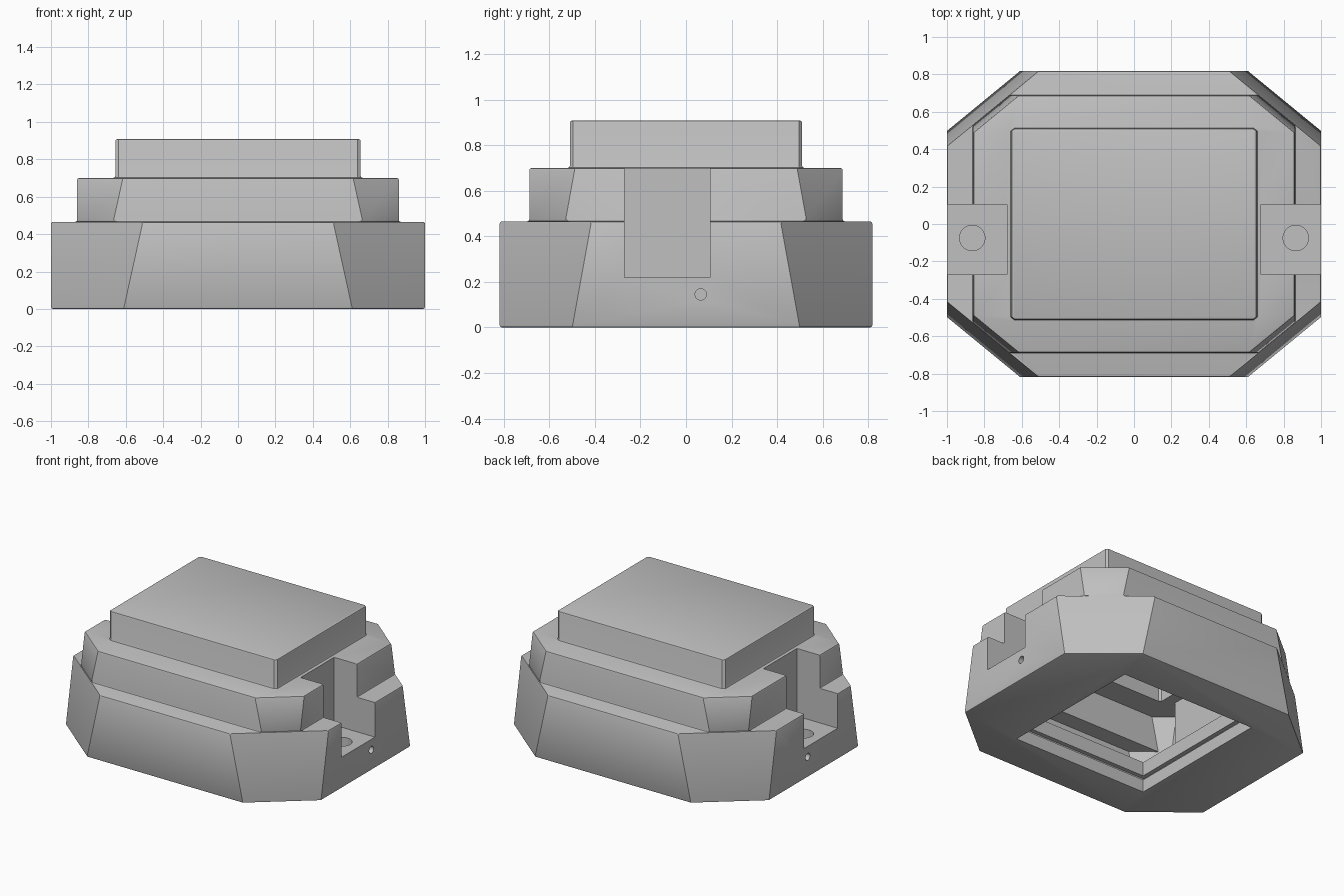
import bpy
import bmesh
from mathutils import Matrix

cube = bpy.data.objects.get("Cube")
if cube:
    bpy.data.objects.remove(cube, do_unlink=True)

grey = bpy.data.materials.new("plain grey")
grey.use_nodes = True
GREY = (0.53, 0.53, 0.53, 1)
grey.diffuse_color = GREY
grey.node_tree.nodes["Principled BSDF"].inputs["Base Color"].default_value = GREY

# Plan direction of the sloping corner faces
NX, NY = 0.634, 0.773


def new_object(name, bm):
    bmesh.ops.recalc_face_normals(bm, faces=bm.faces)
    mesh = bpy.data.meshes.new(name)
    bm.to_mesh(mesh)
    bm.free()
    mesh.materials.append(grey)
    obj = bpy.data.objects.new(name, mesh)
    bpy.context.collection.objects.link(obj)
    return obj


def ring(bm, hx, hy, z, reach):
    """Rectangle with its four corners cut at the given reach."""
    cx = (reach - NY * hy) / NX
    cy = (reach - NX * hx) / NY
    points = [(hx, -cy), (hx, cy), (cx, hy), (-cx, hy),
              (-hx, cy), (-hx, -cy), (-cx, -hy), (cx, -hy)]
    return [bm.verts.new((x, y, z)) for x, y in points]


def stepped_solid(name, tiers, base_reach):
    """Stack of corner-cut tiers: half x, half y, bottom, top."""
    bm = bmesh.new()
    rings = []
    for hx, hy, low, high in tiers:
        for z in (low, high):
            # The sloping corner faces miss the small top tier
            reach = min(base_reach - 0.14 * z, NX * hx + NY * hy - 0.01)
            rings.append(ring(bm, hx, hy, z, reach))
    for a, b in zip(rings, rings[1:]):
        for i in range(8):
            j = (i + 1) % 8
            bm.faces.new((a[i], a[j], b[j], b[i]))
    bm.faces.new(rings[0])
    bm.faces.new(rings[-1])
    return new_object(name, bm)


def box(name, x, y, z):
    bm = bmesh.new()
    bmesh.ops.create_cube(bm, size=1)
    for v in bm.verts:
        for axis, (low, high) in enumerate((x, y, z)):
            v.co[axis] = high if v.co[axis] > 0 else low
    return new_object(name, bm)


def cylinder(name, radius, depth, centre, turn=None):
    bm = bmesh.new()
    matrix = Matrix.Translation(centre)
    if turn:
        matrix = matrix @ Matrix.Rotation(1.5708, 4, turn)
    bmesh.ops.create_cone(bm, cap_ends=True, segments=32, radius1=radius,
                          radius2=radius, depth=depth, matrix=matrix)
    return new_object(name, bm)


def apply(target, mod):
    bpy.context.view_layer.objects.active = target
    bpy.ops.object.modifier_apply(modifier=mod.name)


def cut(target, cutter):
    cutter.hide_render = True
    mod = target.modifiers.new("cut", "BOOLEAN")
    mod.operation = "DIFFERENCE"
    mod.solver = "EXACT"
    mod.object = cutter
    apply(target, mod)
    bpy.data.objects.remove(cutter, do_unlink=True)


# Stepped body with inward-leaning corners and softened edges
body = stepped_solid("stepped_housing", [(1.0, 0.818, 0.0, 0.465),
                                         (0.86, 0.688, 0.465, 0.7),
                                         (0.656, 0.51, 0.7, 0.908)], 1.02)
bevel = body.modifiers.new("soft edges", "BEVEL")
bevel.width = 0.01
bevel.segments = 2
bevel.limit_method = "ANGLE"
bevel.angle_limit = 1.0
apply(body, bevel)

# Stepped hollow that follows the outside, leaving a wall around each slot
hollow = stepped_solid("hollow_cutter", [(0.85, 0.68, 0.22, 0.36),
                                         (0.74, 0.56, 0.36, 0.6),
                                         (0.54, 0.38, 0.6, 0.8)], 0.91)
for s in (-1, 1):
    cut(hollow, box("slot_wall", sorted((s * 0.62, s * 1.2)), (-0.33, 0.165), (-0.1, 1.2)))
cut(body, hollow)

# Bottom opening with a groove inside the rim
cut(body, box("opening_cutter", (-0.53, 0.53), (-0.54, 0.54), (-0.1, 0.25)))
cut(body, box("groove_cutter", (-0.56, 0.56), (-0.57, 0.57), (0.09, 0.12)))

# Side mounting slots, screw recesses and small side bores
for s in (-1, 1):
    cut(body, box("slot_cutter", sorted((s * 0.68, s * 1.2)), (-0.27, 0.105), (0.22, 1.2)))
    cut(body, cylinder("screw_cutter", 0.068, 0.24, (s * 0.865, -0.075, 0.22)))
    cut(body, cylinder("bore_cutter", 0.025, 0.12, (s, 0.065, 0.145), "Y"))

bpy.ops.object.select_all(action="DESELECT")
body.select_set(True)
bpy.context.view_layer.objects.active = body
bpy.ops.object.shade_smooth_by_angle(angle=0.5)
